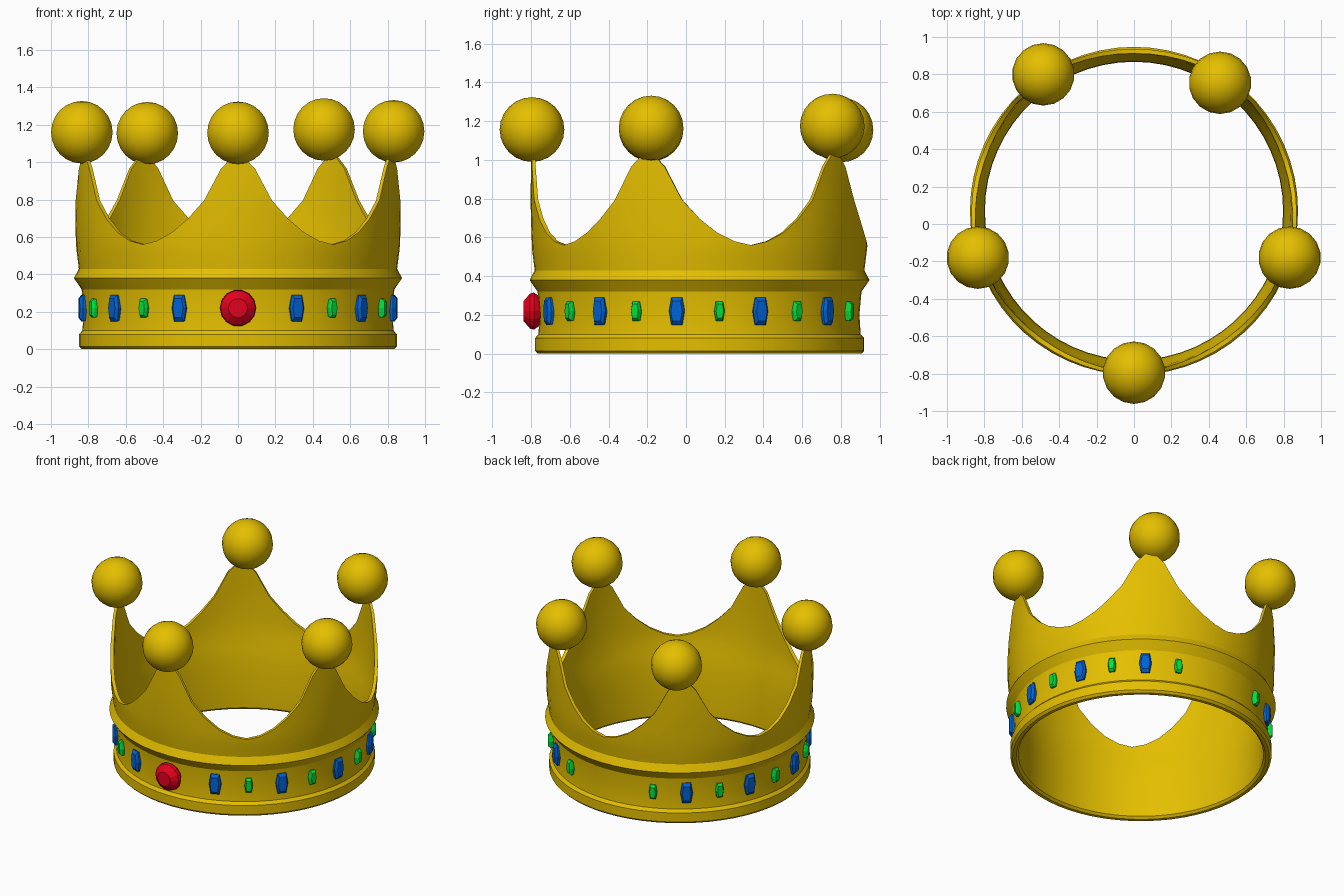
import bpy, bmesh
from math import sin, cos, radians, pi
from mathutils import Vector

if "Cube" in bpy.data.objects:
    bpy.data.objects.remove(bpy.data.objects["Cube"], do_unlink=True)

CENTRE_Y = 0.07


def material(name, rgb):
    m = bpy.data.materials.new(name)
    m.use_nodes = True
    m.diffuse_color = (*rgb, 1)
    m.node_tree.nodes["Principled BSDF"].inputs["Base Color"].default_value = (*rgb, 1)
    return m


gold = material("gold", (0.78, 0.52, 0.0))
red = material("ruby_red", (0.82, 0.0, 0.012))
blue = material("sapphire_blue", (0.0, 0.125, 0.68))
green = material("emerald_green", (0.0, 0.76, 0.05))


def finish(bm, name, mat, smooth):
    bmesh.ops.recalc_face_normals(bm, faces=bm.faces)
    mesh = bpy.data.meshes.new(name)
    bm.to_mesh(mesh)
    bm.free()
    mesh.materials.append(mat)
    obj = bpy.data.objects.new(name, mesh)
    bpy.context.collection.objects.link(obj)
    bpy.ops.object.select_all(action="DESELECT")
    obj.select_set(True)
    bpy.context.view_layer.objects.active = obj
    if smooth:
        bpy.ops.object.shade_smooth_by_angle(angle=radians(27))
    return obj


def interpolate(points, x):
    for (x0, y0), (x1, y1) in zip(points, points[1:]):
        if x <= x1:
            return y0 + (y1 - y0) * (x - x0) / (x1 - x0)
    return points[-1][1]


# Crown body: one closed cross-section per column, its top following the spikes
BAND = [(0.835, 0), (0.85, 0.015), (0.85, 0.08), (0.832, 0.1), (0.825, 0.2),
        (0.836, 0.32), (0.877, 0.38), (0.851, 0.43)]
OUTER = [(0.43, 0.851), (0.55, 0.866), (0.8, 0.873), (1.1, 0.867)]
INNER = [(0, 0.797), (0.3, 0.80), (0.56, 0.842), (0.8, 0.852), (1.1, 0.85)]
SPIKE_TOPS = [1.06, 0.965, 0.795, 0.697, 0.625, 0.58, 0.56]
COLUMNS, ROWS = 60, 6


def section(column):
    step = column % 12
    top = SPIKE_TOPS[min(step, 12 - step)]
    heights = [0.43 + (top - 0.43) * i / ROWS for i in range(ROWS + 1)]
    points = BAND + [(interpolate(OUTER, z), z) for z in heights[1:]]
    points += [(interpolate(INNER, z), z) for z in reversed(heights)]
    points += [(interpolate(INNER, z), z) for z in (0.3, 0.015)]
    return points + [(0.812, 0)]


bm = bmesh.new()
loops = []
for c in range(COLUMNS):
    a = 2 * pi * c / COLUMNS - pi / 2
    loops.append([bm.verts.new((r * cos(a), CENTRE_Y + r * sin(a), z))
                  for r, z in section(c)])
for c in range(COLUMNS):
    here, there = loops[c], loops[(c + 1) % COLUMNS]
    for i in range(len(here)):
        j = (i + 1) % len(here)
        bm.faces.new((here[i], there[i], there[j], here[j]))
finish(bm, "crown_body", gold, True)

# Balls on the spike tips
BALLS = {
    "front_ball": (0, -0.795, 1.157),
    "left_ball": (0.832, -0.18, 1.165),
    "right_ball": (-0.835, -0.18, 1.16),
    "back_left_ball": (0.46, 0.755, 1.175),
    "back_right_ball": (-0.485, 0.80, 1.155),
}
for name, place in BALLS.items():
    bm = bmesh.new()
    bmesh.ops.create_uvsphere(bm, u_segments=18, v_segments=12, radius=0.167)
    bmesh.ops.translate(bm, verts=bm.verts, vec=place)
    finish(bm, name, gold, True)


# Cut gems: outlines stacked outwards from the band, capped at both ends
def gem(name, mat, degrees, outline, layers):
    a = radians(degrees)
    out = Vector((cos(a), sin(a), 0))
    side = Vector((-sin(a), cos(a), 0))
    bm = bmesh.new()
    rings = []
    for radius, scale in layers:
        base = Vector((0, CENTRE_Y, 0.22)) + out * radius
        rings.append([bm.verts.new(base + side * (u * scale) + Vector((0, 0, v * scale)))
                      for u, v in outline])
    n = len(outline)
    for low, high in zip(rings, rings[1:]):
        for i in range(n):
            j = (i + 1) % n
            bm.faces.new((low[i], low[j], high[j], high[i]))
    bm.faces.new(rings[0])
    bm.faces.new(rings[-1])
    finish(bm, name, mat, False)


def long_outline(w, h):
    return [(w, 0), (w * 0.7, h), (-w * 0.7, h), (-w, 0), (-w * 0.7, -h), (w * 0.7, -h)]


round_outline = [(0.098 * cos(pi * i / 7), 0.098 * sin(pi * i / 7)) for i in range(14)]
gem("front_ruby", red, -90, round_outline,
    [(0.82, 0.75), (0.855, 1), (0.875, 0.95), (0.91, 0.52)])

SMALL_LAYERS = [(0.81, 0.9), (0.842, 1), (0.858, 0.72)]
for i in range(10):
    angle = -68 + 15 * i
    kind, mat, w, h = (("sapphire", blue, 0.041, 0.071) if i % 2 == 0
                       else ("emerald", green, 0.027, 0.05))
    for label, degrees in (("left", angle), ("right", 180 - angle)):
        gem(f"{label}_{kind}_{i // 2 + 1}", mat, degrees, long_outline(w, h), SMALL_LAYERS)
